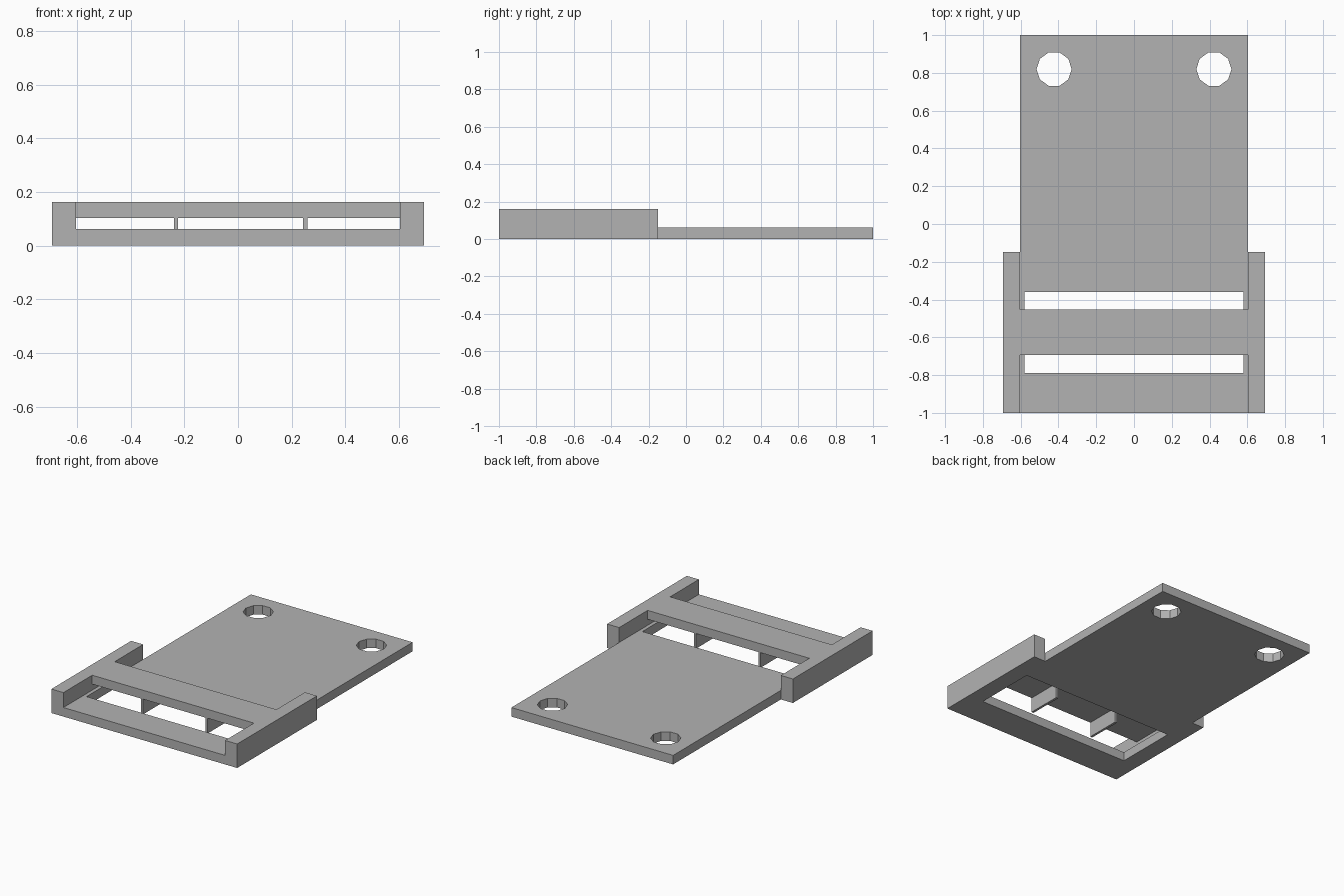
import bpy

if "Cube" in bpy.data.objects:
    bpy.data.objects.remove(bpy.data.objects["Cube"], do_unlink=True)

GREY = (0.45, 0.45, 0.45, 1.0)
grey = bpy.data.materials.new("plain grey")
grey.use_nodes = True
grey.diffuse_color = GREY
grey.node_tree.nodes["Principled BSDF"].inputs["Base Color"].default_value = GREY

# Main dimensions
INNER, OUTER = 0.604, 0.694
PLATE_TOP, BRIDGE_LOW, TOP = 0.061, 0.102, 0.162
BRIDGE_FRONT, BRIDGE_BACK = -0.693, -0.453


def box(name, x, y, z):
    """Axis-aligned box from its (low, high) range on each axis."""
    ranges = (x, y, z)
    bpy.ops.mesh.primitive_cube_add(size=1, location=[(a + b) / 2 for a, b in ranges])
    obj = bpy.context.object
    obj.name = name
    obj.scale = [b - a for a, b in ranges]
    bpy.ops.object.transform_apply(location=False, rotation=False, scale=True)
    obj.data.materials.append(grey)
    return obj


def cut(target, cutter):
    """Subtract the cutter from the target and discard it."""
    mod = target.modifiers.new("cut", "BOOLEAN")
    mod.operation = "DIFFERENCE"
    mod.solver = "EXACT"
    mod.object = cutter
    bpy.context.view_layer.objects.active = target
    bpy.ops.object.modifier_apply(modifier=mod.name)
    bpy.data.objects.remove(cutter, do_unlink=True)


# Flat plate with a strap opening and two ten-sided holes
plate = box("base_plate", (-INNER, INNER), (-1, 1), (0, PLATE_TOP))
cut(plate, box("opening_cutter", (-0.579, 0.579), (-0.789, -0.361), (-0.1, 0.2)))
for side in (-1, 1):
    bpy.ops.mesh.primitive_cylinder_add(
        vertices=10, radius=0.093, depth=0.4, location=(side * 0.423, 0.82, 0),
        rotation=(0, 0, 0.31415927))
    hole = bpy.context.object
    # Put a corner of the decagon on the x axis
    angle = min((v.co.xy.angle_signed((1, 0)) for v in hole.data.vertices), key=abs)
    hole.rotation_euler.z = -angle if abs(angle) > 0.001 else 0
    hole.data.materials.append(grey)
    cut(plate, hole)

# Raised rails along both sides
for name, side in (("left_rail", 1), ("right_rail", -1)):
    box(name, sorted((side * INNER, side * OUTER)), (-1, -0.149), (0, TOP))

# Bridge over the opening, with two thin dividers beneath it
box("bridge", (-INNER, INNER), (BRIDGE_FRONT, BRIDGE_BACK), (BRIDGE_LOW, TOP))
for name, x in (("left_divider", 0.251), ("right_divider", -0.231)):
    box(name, (x - 0.008, x + 0.008), (BRIDGE_FRONT, BRIDGE_BACK), (0, BRIDGE_LOW))
